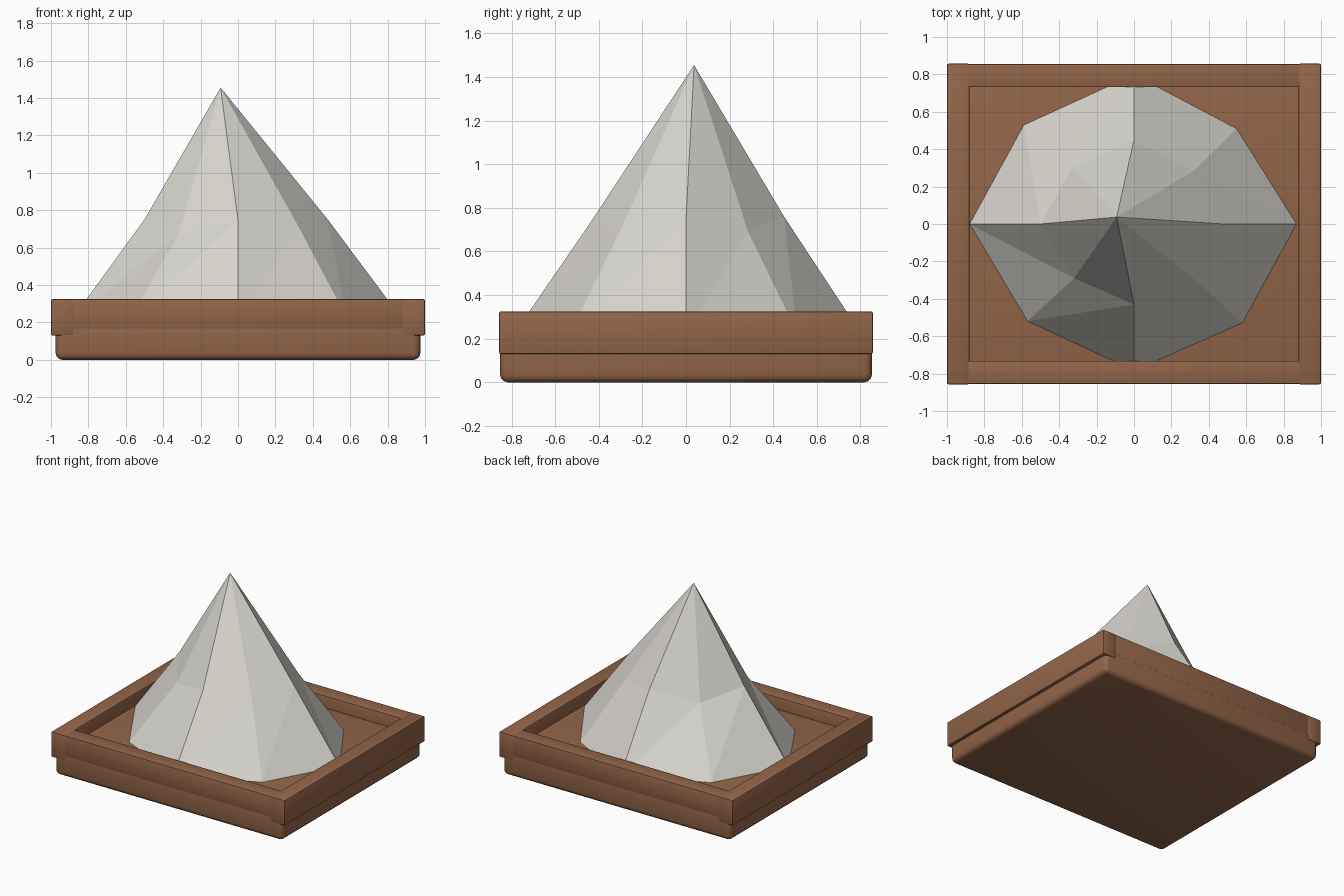
import bpy, bmesh
from mathutils import Vector

if "Cube" in bpy.data.objects:
    bpy.data.objects.remove(bpy.data.objects["Cube"])


def material(name, rgb):
    m = bpy.data.materials.new(name)
    m.diffuse_color = (*rgb, 1)
    m.use_nodes = True
    m.node_tree.nodes["Principled BSDF"].inputs["Base Color"].default_value = m.diffuse_color
    return m


wood = material("brown wood", (0.29, 0.13, 0.066))
salt = material("pale grey", (0.70, 0.68, 0.63))


def finish(bm, name, mat):
    bmesh.ops.recalc_face_normals(bm, faces=bm.faces)
    me = bpy.data.meshes.new(name)
    bm.to_mesh(me)
    bm.free()
    me.materials.append(mat)
    ob = bpy.data.objects.new(name, me)
    bpy.context.collection.objects.link(ob)
    return ob


def box(name, lo, hi, bevel, segments):
    bm = bmesh.new()
    bmesh.ops.create_cube(bm, size=1)
    lo, hi = Vector(lo), Vector(hi)
    for v in bm.verts:
        v.co = (lo + hi) / 2 + v.co * (hi - lo)
    bmesh.ops.bevel(bm, geom=bm.edges[:], offset=bevel, segments=segments,
                    profile=0.5, affect='EDGES')
    ob = finish(bm, name, wood)
    bpy.ops.object.select_all(action='DESELECT')
    ob.select_set(True)
    bpy.context.view_layer.objects.active = ob
    bpy.ops.object.shade_smooth_by_angle(angle=0.6)
    return ob


# Tray: rounded base block, whose top is the floor
box("tray_base", (-0.975, -0.853, 0), (0.975, 0.853, 0.23), 0.035, 3)

# Rim: long side boards, with front and back boards between them
for side, s in (("left", -1), ("right", 1)):
    xs = sorted((s * 0.88, s * 1.0))
    box(side + "_rim_board", (xs[0], -0.857, 0.13), (xs[1], 0.857, 0.325), 0.008, 2)
for side, s in (("front", -1), ("back", 1)):
    ys = sorted((s * 0.732, s * 0.855))
    box(side + "_rim_board", (-0.89, ys[0], 0.165), (0.89, ys[1], 0.324), 0.006, 2)

# Pile: faceted, slightly lopsided eight-sided cone with a kink halfway up
foot = [(0.87, 0), (0.55, 0.51), (0, 0.80), (-0.59, 0.53),
        (-0.88, 0), (-0.57, -0.52), (0, -0.785), (0.58, -0.53)]
waist = [(0.48, 0, 0.75), (0.32, 0.285, 0.69), (0, 0.45, 0.76), (-0.33, 0.30, 0.69),
         (-0.50, 0, 0.75), (-0.32, -0.29, 0.67), (0, -0.43, 0.745), (0.33, -0.30, 0.70)]
bm = bmesh.new()
low = [bm.verts.new((x, y, 0.228)) for x, y in foot]
mid = [bm.verts.new(p) for p in waist]
tip = bm.verts.new((-0.093, 0.037, 1.455))
for i in range(8):
    j = (i + 1) % 8
    bm.faces.new((low[i], low[j], mid[j]))
    bm.faces.new((low[i], mid[j], mid[i]))
    bm.faces.new((mid[i], mid[j], tip))
bm.faces.new(low[::-1])
finish(bm, "pile", salt)
